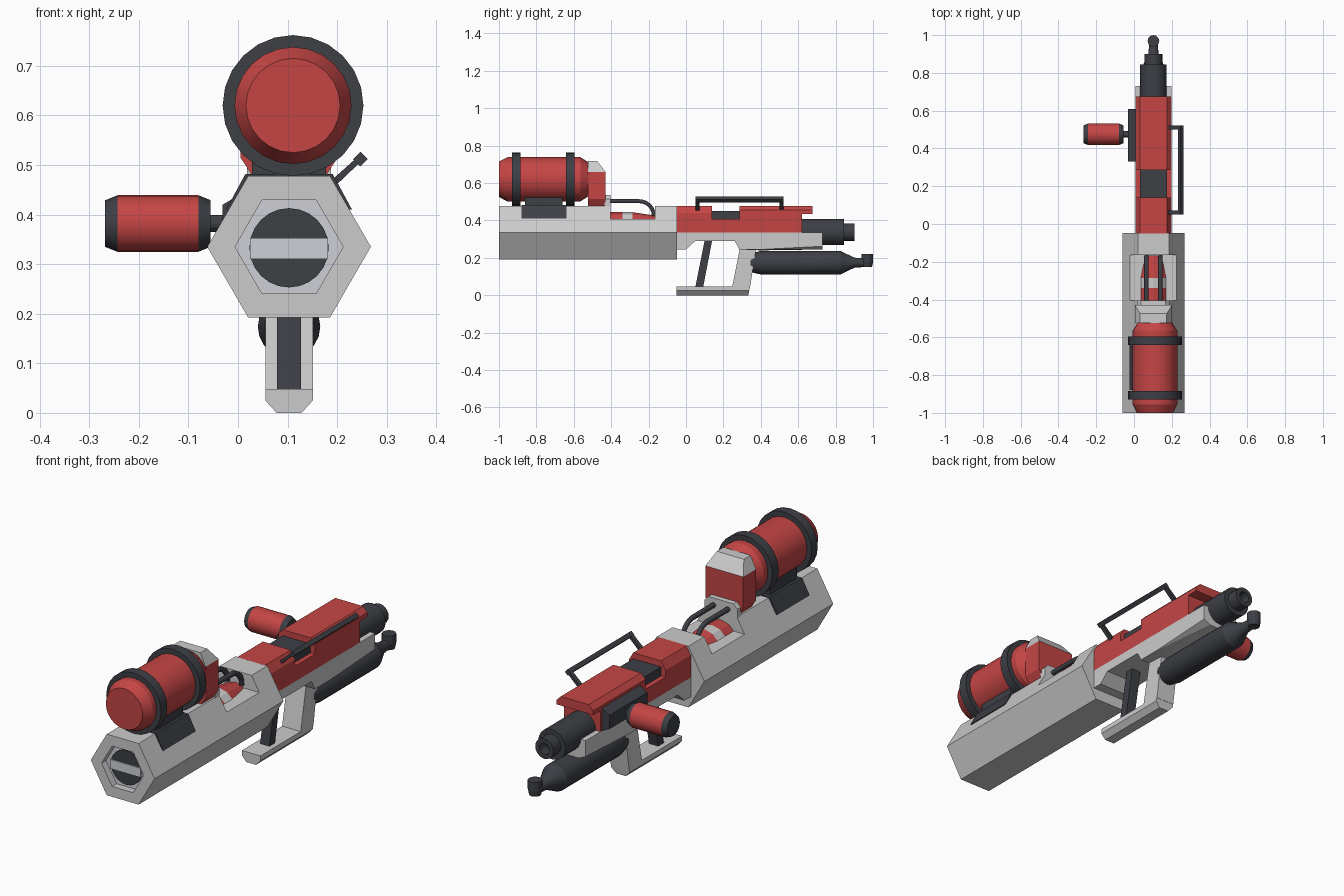
import bpy, bmesh, math
from mathutils import Vector

if "Cube" in bpy.data.objects:
    bpy.data.objects.remove(bpy.data.objects["Cube"])

C = 0.103  # centre line in x


def material(name, rgb):
    m = bpy.data.materials.new(name)
    m.diffuse_color = (*rgb, 1)
    m.use_nodes = True
    m.node_tree.nodes["Principled BSDF"].inputs["Base Color"].default_value = m.diffuse_color
    return m


RED = material("red_paint", (0.56, 0.06, 0.06))
DARK = material("dark_metal", (0.047, 0.05, 0.06))
LIGHT = material("light_metal", (0.62, 0.63, 0.68))


def finish(name, bm, mat, smooth=False):
    bmesh.ops.recalc_face_normals(bm, faces=bm.faces[:])
    me = bpy.data.meshes.new(name)
    bm.to_mesh(me)
    bm.free()
    ob = bpy.data.objects.new(name, me)
    bpy.context.collection.objects.link(ob)
    if mat:
        me.materials.append(mat)
    if smooth:
        bpy.ops.object.select_all(action='DESELECT')
        ob.select_set(True)
        bpy.context.view_layer.objects.active = ob
        bpy.ops.object.shade_smooth_by_angle(angle=math.radians(25))
    return ob


def hull(name, pts, mat=None):
    bm = bmesh.new()
    for p in pts:
        bm.verts.new(p)
    bmesh.ops.convex_hull(bm, input=bm.verts[:])
    bmesh.ops.dissolve_limit(bm, angle_limit=0.01, verts=bm.verts[:], edges=bm.edges[:])
    return finish(name, bm, mat)


def along_y(name, xz, y0, y1, mat=None):
    return hull(name, [(x, y, z) for y in (y0, y1) for x, z in xz], mat)


def along_x(name, yz, half, mat=None):
    return hull(name, [(C + s * half, y, z) for s in (-1, 1) for y, z in yz], mat)


def mirrored(half):  # half profile (dx, z) mirrored about the centre line
    return [(C + s * d, z) for s in (-1, 1) for d, z in half]


def lathe(name, prof, centre, axis='Y', n=20, mat=None):
    a, u, v = {'X': ((1, 0, 0), (0, 1, 0), (0, 0, 1)),
               'Y': ((0, 1, 0), (1, 0, 0), (0, 0, 1)),
               'Z': ((0, 0, 1), (1, 0, 0), (0, 1, 0))}[axis]
    a, u, v, c = Vector(a), Vector(u), Vector(v), Vector(centre)
    bm = bmesh.new()
    rings = []
    for t, r in prof:
        if r == 0:
            rings.append([bm.verts.new(c + a * t)] * n)
        else:
            rings.append([bm.verts.new(c + a * t + r * (u * math.cos(k * math.tau / n) + v * math.sin(k * math.tau / n)))
                          for k in range(n)])
    for p, q in zip(rings, rings[1:]):
        for k in range(n):
            j = (k + 1) % n
            bm.faces.new(list(dict.fromkeys((p[k], p[j], q[j], q[k]))))
    return finish(name, bm, mat, n >= 16)


# hexagonal rear body with recessed end and a slot cut in its top
body = lathe("hex_body", [(-0.965, 0), (-0.965, 0.109), (-1, 0.109), (-1, 0.165), (-0.047, 0.165), (-0.047, 0)],
             (C, 0, 0.335), n=6)
cutter = along_y("slot_cutter", [(-0.3, 0.408), (0.5, 0.408), (-0.3, 0.6), (0.5, 0.6)], -0.405, -0.165)
mod = body.modifiers.new("slot", 'BOOLEAN')
mod.operation = 'DIFFERENCE'
mod.object = cutter
mod.solver = 'EXACT'
bpy.context.view_layer.objects.active = body
bpy.ops.object.modifier_apply(modifier=mod.name)
bpy.data.objects.remove(cutter)

# recessed end plate, vent disc and its cross bar
lathe("end_plate", [(-0.968, 0), (-0.968, 0.108), (-0.96, 0.108), (-0.96, 0)], (C, 0, 0.335), n=6, mat=LIGHT)
lathe("end_vent", [(-0.974, 0), (-0.974, 0.08), (-0.96, 0.08), (-0.96, 0)], (C, 0, 0.333), n=24, mat=DARK)
along_x("vent_bar", [(-0.98, 0.31), (-0.96, 0.31), (-0.98, 0.353), (-0.96, 0.353)], 0.079, LIGHT)

# tank with two bands, saddle and mount
TX, TZ = 0.111, 0.62
lathe("tank", [(-1, 0), (-1, 0.095), (-0.955, 0.118), (-0.565, 0.118), (-0.52, 0.09), (-0.52, 0)],
      (TX, 0, TZ), n=24, mat=RED)
for i, y in enumerate((-0.907, -0.618)):
    lathe(f"tank_band_{i}", [(y - 0.023, 0.11), (y - 0.023, 0.142), (y + 0.023, 0.142), (y + 0.023, 0.11)],
          (TX, 0, TZ), n=24, mat=DARK)
along_y("saddle", mirrored([(0.127, 0.41), (0.088, 0.482)]), -0.88, -0.64, DARK)
along_y("saddle_post", mirrored([(0.075, 0.47), (0.075, 0.54)]), -0.86, -0.66, DARK)
along_y("tank_mount", mirrored([(0.072, 0.475), (0.098, 0.515), (0.098, 0.66)]), -0.525, -0.43, RED)
hull("tank_mount_cap", [(C + s * d, y, z) for s in (-1, 1) for d, y, z in
     ((0.098, -0.525, 0.66), (0.098, -0.43, 0.66), (0.07, -0.525, 0.718), (0.07, -0.475, 0.718))])
along_y("hose_plate", mirrored([(0.085, 0.40), (0.085, 0.515), (0.065, 0.535)]), -0.435, -0.405)

# striped canister in the slot, and the two hoses above it
for i, (y0, r0, y1, r1, m) in enumerate(((-0.404, 0.084, -0.34, 0.084, RED), (-0.34, 0.084, -0.285, 0.084, None),
                                         (-0.285, 0.084, -0.166, 0.066, RED))):
    lathe(f"canister_{i}", [(y0, 0), (y0, r0), (y1, r1), (y1, 0)], (C, 0, 0.36), n=12, mat=m)
for i, dx in enumerate((-0.037, 0.037)):
    path = [(-0.42, 0.503)] + [(-0.25 + 0.078 * math.sin(t), 0.425 + 0.078 * math.cos(t))
                               for t in [k * math.pi / 12 for k in range(7)]]
    cu = bpy.data.curves.new(f"hose_{i}", 'CURVE')
    cu.dimensions = '3D'
    cu.bevel_depth = 0.012
    cu.bevel_resolution = 1
    cu.use_fill_caps = True
    sp = cu.splines.new('POLY')
    sp.points.add(len(path) - 1)
    for p, (y, z) in zip(sp.points, path):
        p.co = (C + dx, y, z, 1)
    cu.materials.append(DARK)
    ob = bpy.data.objects.new(f"hose_{i}", cu)
    bpy.context.collection.objects.link(ob)
    bpy.ops.object.select_all(action='DESELECT')
    ob.select_set(True)
    bpy.context.view_layer.objects.active = ob
    bpy.ops.object.convert(target='MESH')

# red upper receiver
W = 0.095
along_y("receiver_core", mirrored([(W, 0.335), (W, 0.408)]), -0.05, 0.62, RED)
chamfer = mirrored([(W, 0.40), (W, 0.44), (0.072, 0.478)])
along_y("receiver_rear", chamfer, -0.05, 0.14, RED)
along_y("receiver_front", chamfer, 0.287, 0.62, RED)
along_y("top_slab", mirrored([(W, 0.435), (W, 0.455), (0.072, 0.478)]), 0.287, 0.675, RED)
along_y("receiver_inset", mirrored([(0.072, 0.40), (0.072, 0.45)]), 0.13, 0.295, DARK)

# grey lower receiver
along_y("lower_receiver", mirrored([(W, 0.29), (W, 0.336)]), -0.05, 0.73)
along_x("lower_rear", [(-0.05, 0.291), (-0.05, 0.245), (0, 0.245), (0.05, 0.291)], W)
hull("lower_front", [(C + s * d, y, z) for s in (-1, 1) for d, y, z in
     ((W, 0.26, 0.291), (W, 0.285, 0.245), (W, 0.40, 0.245), (W, 0.73, 0.291), (W, 0.73, 0.262), (0.06, 0.73, 0.245),
      (0.06, 0.40, 0.24))])

# grip frame and handle
along_x("grip_leg", [(0.246, 0.04), (0.342, 0.04), (0.375, 0.25), (0.288, 0.25)], 0.048)
hull("grip_base", [(C + s * d, y, z) for s in (-1, 1) for d, y, z in
     ((0.025, -0.05, 0), (0.048, -0.05, 0.025), (0.048, -0.05, 0.048),
      (0.025, 0.333, 0), (0.048, 0.338, 0.025), (0.048, 0.342, 0.048))])
along_x("handle", [(0.05, 0.045), (0.092, 0.045), (0.14, 0.295), (0.1, 0.295)], 0.024, DARK)

# barrel with hollow muzzle
lathe("barrel", [(0.60, 0), (0.60, 0.07), (0.845, 0.07), (0.845, 0.047), (0.90, 0.047), (0.90, 0.026), (0.85, 0.026),
                 (0.85, 0)], (C, 0, 0.338), n=20, mat=DARK)

# lower gas cylinder with upturned nozzle
lathe("gas_cylinder", [(0.345, 0), (0.345, 0.05), (0.40, 0.063), (0.825, 0.063), (0.90, 0.027), (0.965, 0.022),
                       (0.965, 0)], (C, 0, 0.174), n=20, mat=DARK)
lathe("nozzle", [(0.152, 0), (0.152, 0.026), (0.178, 0.031), (0.22, 0.031), (0.22, 0)],
      (C, 0.969, 0), axis='Z', n=12, mat=DARK)

# side handle on the left
HC = (0, 0.475, 0.382)
lathe("side_grip", [(-0.243, 0), (-0.243, 0.057), (-0.08, 0.057), (-0.08, 0)], HC, 'X', 20, RED)
lathe("side_grip_cap_outer", [(-0.268, 0), (-0.268, 0.047), (-0.243, 0.057), (-0.243, 0)], HC, 'X', 20, DARK)
lathe("side_grip_cap_inner", [(-0.08, 0), (-0.08, 0.057), (-0.055, 0.047), (-0.055, 0)], HC, 'X', 20, DARK)
lathe("side_grip_stem", [(-0.06, 0), (-0.06, 0.017), (-0.02, 0.017), (-0.02, 0)], HC, 'X', 12, DARK)
along_y("side_grip_plate", [(-0.031, 0.355), (-0.031, 0.42), (0.012, 0.445), (0.012, 0.335)], 0.33, 0.61, DARK)

# carry rail on the right
along_y("rail_bar", [(0.232, 0.512), (0.247, 0.527), (0.262, 0.512), (0.247, 0.497)], 0.05, 0.522, DARK)
for i, y in enumerate((0.05, 0.5)):
    along_y(f"rail_arm_{i}", [(0.175, 0.457), (0.185, 0.447), (0.25, 0.509), (0.242, 0.517)], y, y + 0.022, DARK)
